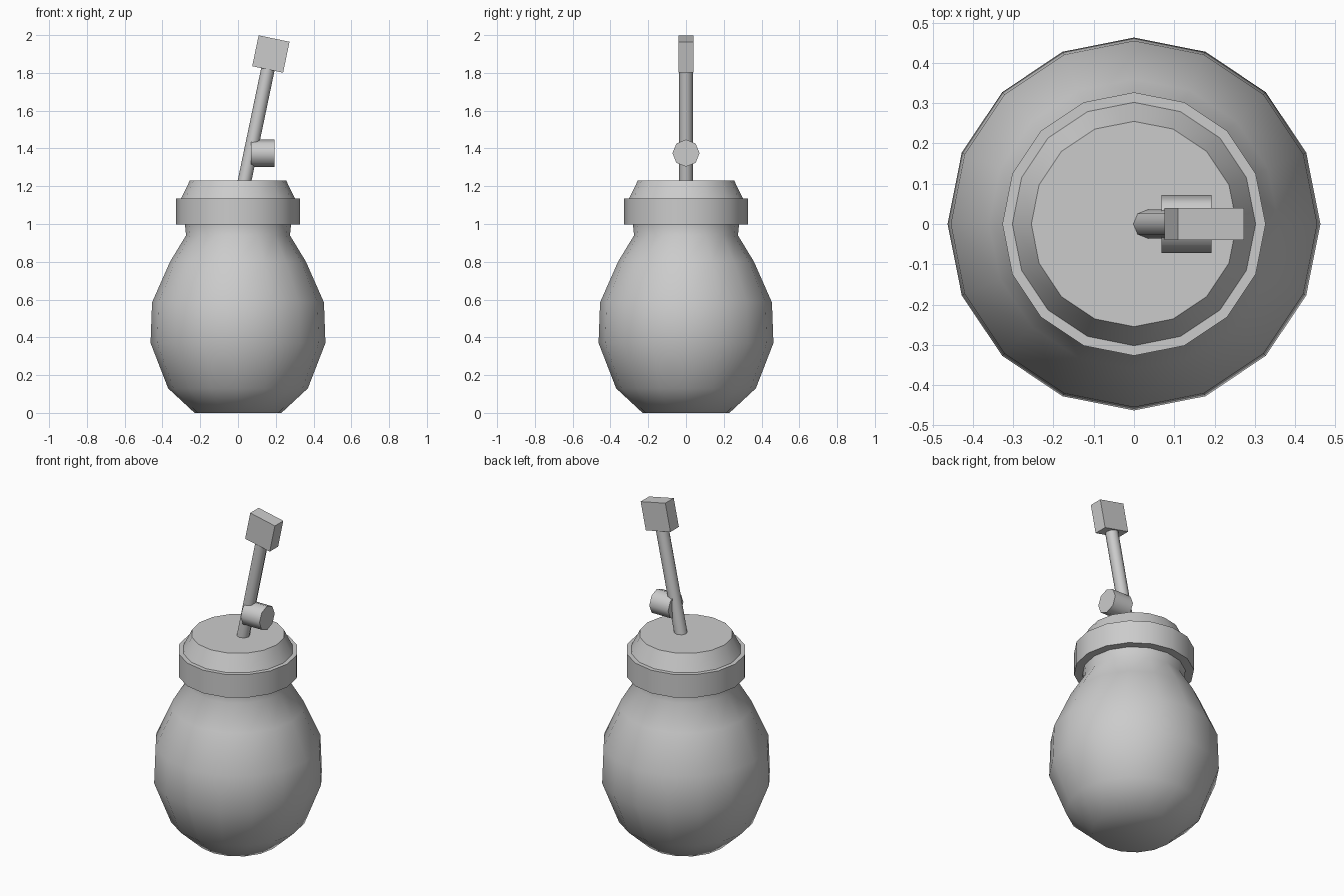
import bpy, math
from mathutils import Vector, Matrix

if "Cube" in bpy.data.objects:
    bpy.data.objects.remove(bpy.data.objects["Cube"])

grey = bpy.data.materials.new("plain grey")
grey.diffuse_color = (0.6, 0.6, 0.6, 1)
grey.use_nodes = True
grey.node_tree.nodes["Principled BSDF"].inputs["Base Color"].default_value = grey.diffuse_color


def make(name, verts, faces, smooth_angle=None):
    mesh = bpy.data.meshes.new(name)
    mesh.from_pydata(verts, [], faces)
    mesh.materials.append(grey)
    obj = bpy.data.objects.new(name, mesh)
    bpy.context.collection.objects.link(obj)
    if smooth_angle:
        bpy.ops.object.select_all(action='DESELECT')
        obj.select_set(True)
        bpy.context.view_layer.objects.active = obj
        bpy.ops.object.shade_smooth_by_angle(angle=math.radians(smooth_angle))
    return obj


def lathe(name, profile, sides, smooth_angle, matrix=Matrix()):
    """Revolve (radius, height) points, listed bottom to top, with capped ends."""
    verts, faces = [], []
    for r, z in profile:
        for i in range(sides):
            a = 2 * math.pi * i / sides
            verts.append(matrix @ Vector((r * math.cos(a), r * math.sin(a), z)))
    for k in range(len(profile) - 1):
        for i in range(sides):
            j = (i + 1) % sides
            faces.append((k * sides + i, k * sides + j,
                          (k + 1) * sides + j, (k + 1) * sides + i))
    faces.append(tuple(reversed(range(sides))))
    top = (len(profile) - 1) * sides
    faces.append(tuple(range(top, top + sides)))
    return make(name, verts, faces, smooth_angle)


# Round jar body with a narrow neck
lathe("jar_body", [(0.23, 0), (0.37, 0.13), (0.463, 0.37), (0.455, 0.585),
                   (0.36, 0.80), (0.275, 0.94), (0.282, 1.01)], 16, 60)

# Lid: wide collar, small ledge, sloped cap
lathe("lid", [(0.327, 0.997), (0.327, 1.135), (0.302, 1.135), (0.255, 1.23)], 16, 30)

# Tilted lever with a square block on top
tilt = math.radians(11.8)
lever = Matrix.Translation((0.033, 0, 1.22)) @ Matrix.Rotation(tilt, 4, 'Y')
lathe("lever_rod", [(0.036, -0.03), (0.036, 0.64)], 8, 50, lever)

h = 0.0835
block = Matrix.Translation((0.174, 0, 1.90)) @ Matrix.Rotation(tilt, 4, 'Y')
corners = [block @ Vector((x, y, z)) for z in (-h, h)
           for x, y in ((-h, -0.04), (h, -0.04), (h, 0.04), (-h, 0.04))]
make("lever_block", corners, [(3, 2, 1, 0), (4, 5, 6, 7), (0, 1, 5, 4),
                              (1, 2, 6, 5), (2, 3, 7, 6), (3, 0, 4, 7)])

# Short knob sticking out sideways from the lever
sideways = Matrix.Translation((0, 0, 1.375)) @ Matrix.Rotation(math.pi / 2, 4, 'Y')
lathe("side_knob", [(0.072, 0.068), (0.072, 0.193)], 8, 50, sideways)
